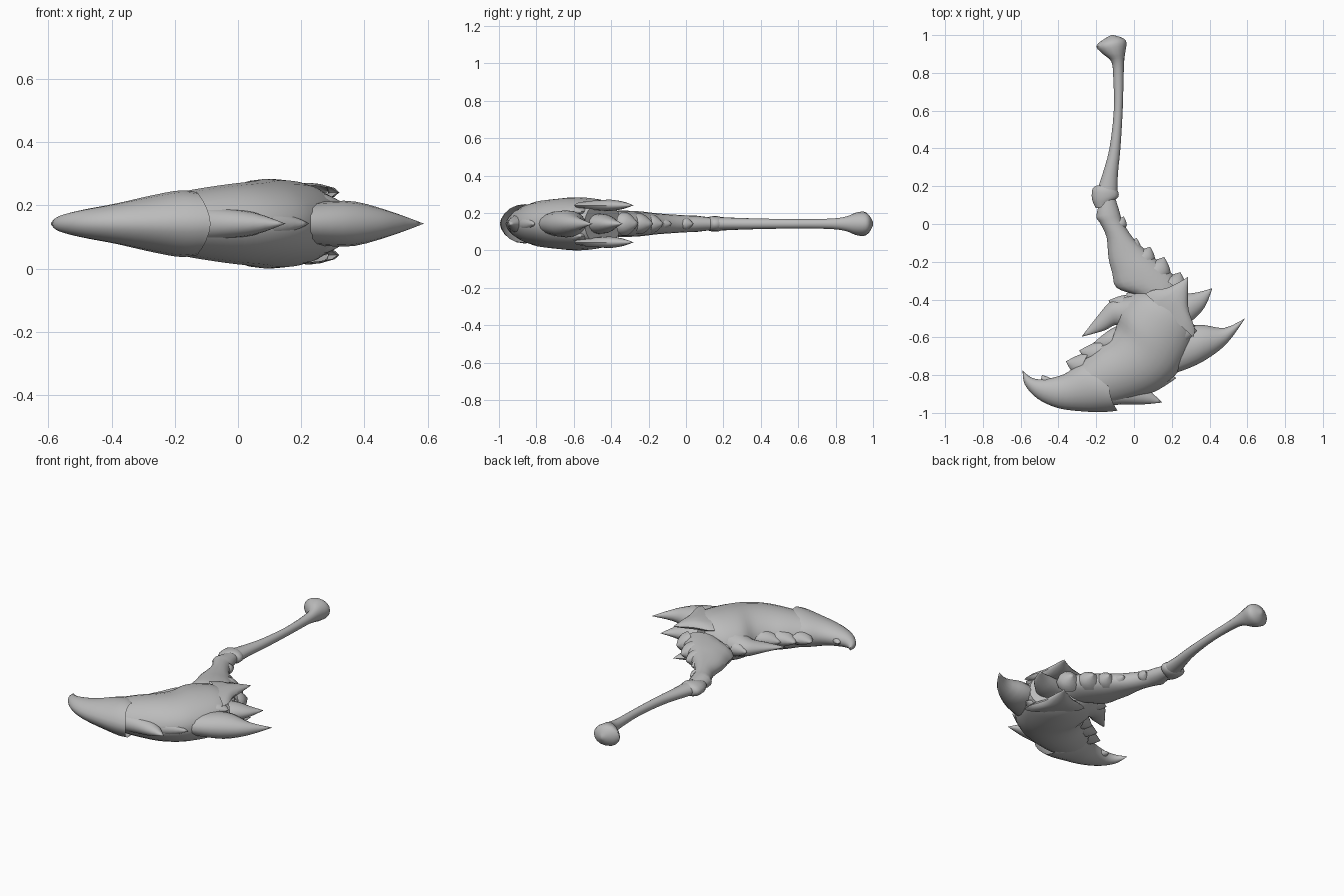
import bpy, bmesh, math
from mathutils import Vector

if "Cube" in bpy.data.objects:
    bpy.data.objects.remove(bpy.data.objects["Cube"])

CZ = 0.142
bone = bpy.data.materials.new("bone_grey")
bone.diffuse_color = (0.5, 0.5, 0.5, 1)
bone.use_nodes = True
bone.node_tree.nodes["Principled BSDF"].inputs["Base Color"].default_value = bone.diffuse_color


def catmull(a, b, c, d, t):
    return [0.5 * (2*q + (r-p)*t + (2*p-5*q+4*r-s)*t*t + (3*q-p-3*r+s)*t**3)
            for p, q, r, s in zip(a, b, c, d)]


def loft(name, stations, sides=16, steps=3, z=0.0, left=1.0, right=(1.0, 1.0),
         notch=0.0, caps=(True, True), angle=40):
    """Skin oval sections. Station: left x, y, right x, y, half thickness."""
    rows, n = [], len(stations)
    for i in range(n - 1):
        a, d = stations[max(i-1, 0)], stations[min(i+2, n-1)]
        for k in range(steps):
            rows.append(catmull(a, stations[i], stations[i+1], d, k/steps))
    rows.append(stations[-1])
    bm = bmesh.new()
    rings = []
    for j, (lx, ly, rx, ry, h) in enumerate(rows):
        mid = Vector(((lx+rx)/2, (ly+ry)/2, CZ+z))
        half = Vector(((rx-lx)/2, (ry-ly)/2, 0))
        across = Vector((-half.y, half.x, 0))
        ring = []
        for k in range(sides):
            t = 2*math.pi*k/sides
            c, s = math.cos(t), math.sin(t)
            # edge exponent: above 1 is a keen edge, below 1 a blunt one
            f = j/(len(rows)-1)
            p = right[0]+(right[1]-right[0])*f if c > 0 else left
            zz = math.copysign(abs(s)**p, s) * max(h, 0.0)
            v = mid + half*c + Vector((0, 0, zz))
            if j == len(rows)-1:
                v += across * notch * math.cos(2*t)
            ring.append(bm.verts.new(v))
        rings.append(ring)
    for r, q in zip(rings, rings[1:]):
        for k in range(sides):
            m = (k+1) % sides
            bm.faces.new((r[k], r[m], q[m], q[k]))
    # ends buried in another part stay open
    for ring, cap in zip((rings[0], rings[-1]), caps):
        if cap:
            bm.faces.new(ring)
    bmesh.ops.remove_doubles(bm, verts=bm.verts, dist=0.0005)
    bmesh.ops.recalc_face_normals(bm, faces=bm.faces)
    me = bpy.data.meshes.new(name)
    bm.to_mesh(me)
    bm.free()
    me.materials.append(bone)
    ob = bpy.data.objects.new(name, me)
    bpy.context.collection.objects.link(ob)
    bpy.ops.object.select_all(action='DESELECT')
    ob.select_set(True)
    bpy.context.view_layer.objects.active = ob
    bpy.ops.object.shade_smooth_by_angle(angle=math.radians(angle))
    return ob


def spike(name, left, right, tip, h, z=0.0, bend=(0, 0), sides=10):
    """Curved thorn from a base line to a tip."""
    rows = []
    for t, w in ((0, 1), (0.35, 0.8), (0.7, 0.42), (1, 0)):
        cx, cy = (left[0]+right[0])/2, (left[1]+right[1])/2
        b = 4*t*(1-t)
        x, y = cx+(tip[0]-cx)*t+bend[0]*b, cy+(tip[1]-cy)*t+bend[1]*b
        hx, hy = (right[0]-left[0])/2*w, (right[1]-left[1])/2*w
        rows.append((x-hx, y-hy, x+hx, y+hy, h*w))
    return loft(name, rows, sides=sides, steps=2, z=z, caps=(False, True))


# Long handle bone with a knobbed end
loft("handle_bone", [
    (-.12, 1.0, -.11, 1.0, .008), (-.165, .975, -.06, .985, .045),
    (-.20, .94, -.04, .96, .065), (-.165, .90, -.047, .905, .058),
    (-.12, .86, -.052, .86, .04), (-.11, .78, -.055, .78, .028),
    (-.107, .60, -.06, .60, .025), (-.13, .40, -.072, .40, .028),
    (-.165, .27, -.085, .27, .032), (-.19, .195, -.088, .175, .036)],
    caps=(True, False))

# Collar where the two bones meet
loft("handle_collar", [
    (-.195, .205, -.095, .19, .03), (-.22, .185, -.082, .165, .04),
    (-.222, .13, -.085, .14, .04), (-.20, .08, -.12, .12, .03)], notch=.1)

# Widening neck bone with a flared lower corner
loft("neck_bone", [
    (-.18, .12, -.10, .14, .034), (-.20, .04, -.075, .06, .044),
    (-.18, .005, -.06, .01, .045), (-.145, -.07, .0, -.08, .05),
    (-.135, -.18, .075, -.15, .057), (-.115, -.26, .15, -.215, .066),
    (-.095, -.335, .225, -.29, .07), (-.01, -.37, .25, -.36, .07)],
    caps=(False, False))

# Overlapping ridge thorns on the outer side of the neck
for i, (x, y, s) in enumerate([(-.055, .04, .5), (.015, -.075, .8), (.085, -.12, .8),
                               (.16, -.175, 1), (.245, -.255, 1)]):
    spike(f"neck_thorn_{i+1}", (x-.09*s, y-.03*s), (x+.02*s, y-.12*s), (x, y),
          .034+.008*i, bend=(.014*s, -.004))

# Main skull-like head, keen outer edge growing blunt at the torn rear
loft("head_body", [
    (-.27, -.725, -.22, -.965, .086), (-.205, -.665, -.09, -.95, .107),
    (-.14, -.615, .08, -.90, .125), (-.095, -.545, .195, -.825, .134),
    (-.08, -.45, .265, -.73, .142), (.0, -.365, .315, -.62, .135),
    (.10, -.345, .325, -.54, .115)], sides=24, steps=4, left=1.1,
    right=(1.25, .85), caps=(False, True))

# Torn side plates ending in horns, one on each flat side
for side, label in ((1, "upper"), (-1, "lower")):
    loft(f"{label}_side_plate", [
        (.06, -.37, .315, -.60, .024), (.10, -.35, .32, -.55, .028),
        (.17, -.34, .29, -.46, .03), (.235, -.31, .285, -.38, .02),
        (.286, -.28, .286, -.28, .0)], z=side*.099, sides=12, caps=(False, True))
    spike(f"{label}_rim_shard", (.26, -.52), (.25, -.64), (.332, -.565), .035,
          z=side*.065)

# Curved beak shell over the front of the head
loft("beak", [
    (-.592, -.772, -.590, -.775, .004), (-.545, -.812, -.578, -.85, .025),
    (-.48, -.822, -.51, -.925, .043), (-.37, -.795, -.40, -.975, .064),
    (-.28, -.735, -.26, -.993, .09), (-.205, -.73, -.16, -.995, .105),
    (-.14, -.77, -.10, -.99, .098)], sides=20, steps=4, notch=.12,
    right=(1.0, 1.2), caps=(True, False))

# Keel shard behind the beak
loft("keel_shard", [
    (-.14, -.85, -.12, -.96, .055), (-.06, -.84, -.05, -.955, .05),
    (.05, -.86, .05, -.955, .036), (.15, -.945, .15, -.945, .0)],
    caps=(False, True))
spike("keel_thorn", (.12, -.79), (.08, -.90), (.225, -.815), .045)

# Two large rear horns
loft("long_rear_horn", [
    (.23, -.57, .18, -.80, .062), (.29, -.54, .26, -.775, .07),
    (.37, -.535, .37, -.725, .07), (.48, -.55, .49, -.635, .038),
    (.588, -.50, .588, -.50, .0)], caps=(False, True))
loft("short_rear_horn", [
    (.20, -.38, .24, -.56, .055), (.28, -.37, .31, -.51, .05),
    (.345, -.36, .375, -.44, .028), (.415, -.34, .415, -.34, .0)],
    caps=(False, True))

# Hooked fang on the inner edge
loft("inner_fang", [
    (-.01, -.375, -.02, -.58, .085), (-.07, -.395, -.06, -.55, .06),
    (-.13, -.415, -.10, -.535, .045), (-.195, -.49, -.16, -.565, .026),
    (-.278, -.597, -.278, -.597, .0)], caps=(False, True))

# Small jagged teeth along the inner edge
teeth = [((-.09, -.54), (-.14, -.68), (-.215, -.63), .05),
         ((-.155, -.615), (-.21, -.75), (-.29, -.67), .048),
         ((-.24, -.68), (-.30, -.80), (-.36, -.727), .04),
         ((-.43, -.825), (-.49, -.85), (-.487, -.80), .022),
         ((-.04, -.375), (-.09, -.45), (-.135, -.405), .04),
         ((.06, -.36), (-.02, -.41), (-.04, -.365), .04)]
for i, (a, b, tip, h) in enumerate(teeth):
    spike(f"inner_tooth_{i+1}", a, b, tip, h)
